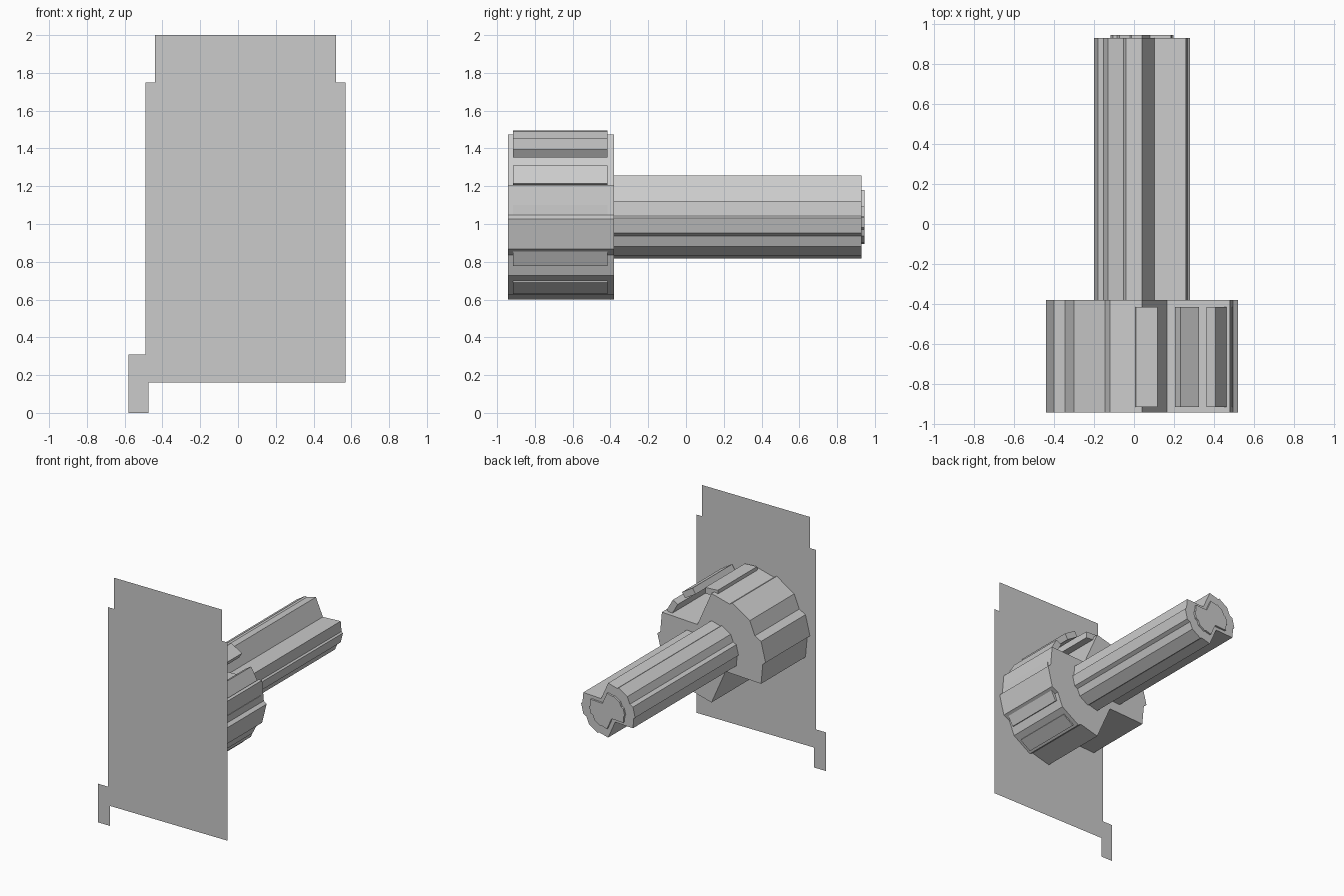
import bpy, bmesh, math
from mathutils import Matrix

if "Cube" in bpy.data.objects:
    bpy.data.objects.remove(bpy.data.objects["Cube"])

CX, CZ = 0.04, 1.037          # axis of the hub and shaft
grey = bpy.data.materials.new("plain_grey")
grey.diffuse_color = (0.6, 0.6, 0.6, 1)
grey.use_nodes = True
grey.node_tree.nodes["Principled BSDF"].inputs["Base Color"].default_value = grey.diffuse_color


def extrude_xz(name, pts, y0, y1=None):
    """Face from an x-z outline at y0, extruded to y1 when given."""
    bm = bmesh.new()
    face = bm.faces.new([bm.verts.new((x, y0, z)) for x, z in pts])
    if y1 is not None:
        new = bmesh.ops.extrude_face_region(bm, geom=[face], use_keep_orig=True)
        moved = [v for v in new["geom"] if isinstance(v, bmesh.types.BMVert)]
        bmesh.ops.translate(bm, verts=moved, vec=(0, y1 - y0, 0))
        bmesh.ops.recalc_face_normals(bm, faces=bm.faces[:])
    mesh = bpy.data.meshes.new(name)
    bm.to_mesh(mesh)
    bm.free()
    mesh.materials.append(grey)
    obj = bpy.data.objects.new(name, mesh)
    bpy.context.collection.objects.link(obj)
    return obj


# Ratchet-like round section with two opposite V notches (half, then turned 180)
half = [(0, .4375), (-.16, .395), (-.185, .41), (-.34, .31), (-.385, .20),
        (-.44, .17), (-.48, .01), (-.455, -.01), (-.44, -.17), (-.125, -.155)]
section = half + [(-x, -z) for x, z in half]


def scaled(s):
    return [(CX + x * s, CZ + z * s) for x, z in section]


# Hub, shaft and end cap share the section at different scales
extrude_xz("hub", scaled(1), -0.943, -0.38)
extrude_xz("shaft", scaled(0.5), -0.38, 0.93)
extrude_xz("end_cap", scaled(0.328), 0.93, 0.945)

# Thin front plate with stepped top corners and a small tab at the lower left
extrude_xz("front_plate", [
    (-.44, 2), (-.49 + .05, 1.75), (-.49, 1.75), (-.49, .31), (-.58, .31), (-.58, 0),
    (-.475, 0), (-.475, .16), (.57, .16), (.57, 1.75), (.52, 1.75), (.52, 2)], -0.945)

# Bars set around the right side of the hub
for i in range(6):
    a = math.radians(-56 + 28.6 * i)
    rot = Matrix.Rotation(a, 2)
    pts = []
    for r, t in ((.405, -.055), (.455, -.055), (.455, .055), (.405, .055)):
        x = r * math.cos(a) - t * math.sin(a)
        z = r * math.sin(a) + t * math.cos(a)
        pts.append((CX + x, CZ + z))
    extrude_xz(f"hub_bar_{i + 1}", pts, -0.915, -0.415)
